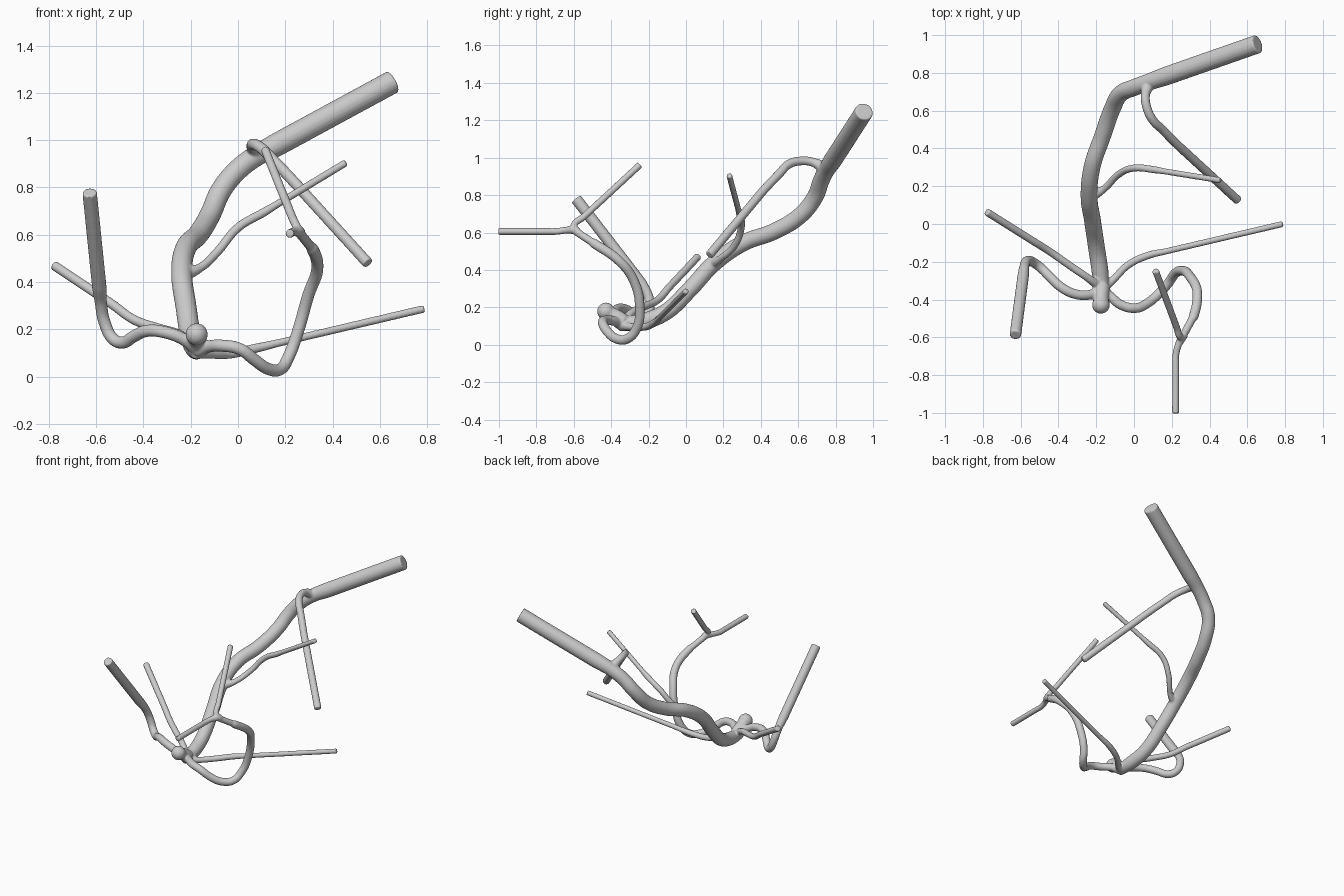
import bpy

parts = []


def tube(name, pts, r0, r1, rmid=None):
    """Round tube through pts, radius r0 at the root to r1 at the flat tip."""
    rmid = r1 if rmid is None else rmid
    a, b = pts[-2], pts[-1]
    # extra point keeps the last segment straight
    pts = pts[:-1] + [tuple(p + 0.15 * (q - p) for p, q in zip(a, b)), b]
    cu = bpy.data.curves.new(name, 'CURVE')
    cu.dimensions = '3D'
    cu.bevel_depth = 1.0
    cu.bevel_resolution = 6
    cu.resolution_u = 8
    cu.use_fill_caps = True
    sp = cu.splines.new('BEZIER')
    sp.bezier_points.add(len(pts) - 1)
    n = len(pts)
    for i, (bp, p) in enumerate(zip(sp.bezier_points, pts)):
        bp.co = p
        bp.handle_left_type = bp.handle_right_type = 'AUTO'
        bp.radius = .002 + (r0 if i == 0 else (r1 if i >= n - 2 else rmid))
    ob = bpy.data.objects.new(name, cu)
    bpy.context.collection.objects.link(ob)
    parts.append(ob)


# thick main trunk, from the low junction up to the wide end
tube("trunk", [(-.17, -.36, .115), (-.18, -.25, .125), (-.20, -.115, .175), (-.22, .02, .30),
               (-.238, .15, .44), (-.22, .31, .55), (-.165, .47, .61), (-.115, .61, .695),
               (-.07, .69, .795), (.0, .722, .88), (.08, .752, .94), (.655, .953, 1.252)],
     .036, .048, .043)
# upper branch that arches off the trunk and falls forward
tube("upper_branch", [(.08, .75, .94), (.06, .68, .98), (.07, .61, .987), (.10, .55, .97),
                      (.15, .50, .92), (.24, .41, .825), (.55, .125, .484)], .034, .022)
# thin middle branch
tube("middle_branch", [(-.22, .15, .44), (-.16, .185, .465), (-.085, .26, .535), (0, .296, .635),
                       (.11, .287, .70), (.457, .231, .91)], .028, .014, .017)
# left looping branch with its straight end
tube("left_loop", [(-.17, -.35, .12), (-.235, -.375, .165), (-.315, -.37, .193),
                   (-.385, -.335, .198), (-.44, -.285, .175), (-.49, -.235, .148),
                   (-.53, -.205, .165), (-.565, -.195, .235), (-.58, -.225, .315),
                   (-.628, -.588, .785)], .03, .029, .024)
# thin straight branch to the left
tube("left_branch", [(-.17, -.34, .12), (-.245, -.285, .18), (-.34, -.22, .21),
                     (-.44, -.15, .245), (-.535, -.09, .312), (-.78, .064, .476)],
     .026, .0185)
# thin branch to the right
tube("right_branch", [(-.17, -.345, .11), (-.11, -.295, .1), (-.035, -.22, .1),
                      (.07, -.168, .123), (.787, 0, .291)], .026, .0145, .018)
# right looping branch up to the fork
tube("right_loop", [(-.17, -.35, .115), (-.13, -.38, .13), (-.065, -.43, .135),
                    (.01, -.445, .12), (.07, -.42, .075), (.13, -.37, .036),
                    (.18, -.315, .036), (.215, -.265, .09), (.255, -.247, .2),
                    (.298, -.28, .35), (.335, -.36, .455), (.315, -.49, .545),
                    (.25, -.61, .625)], .03, .019, .024)
# two fork tips
tube("fork_front", [(.255, -.6, .62), (.235, -.64, .617), (.221, -.70, .61),
                    (.22, -1.003, .61)], .022, .0165)
tube("fork_upper", [(.265, -.585, .61), (.248, -.60, .64), (.225, -.545, .69),
                    (.114, -.247, .966)], .022, .0165)

# round bulge at the junction, with a thick neck
tube("bulge_neck", [(-.17, -.335, .125), (-.173, -.375, .155), (-.175, -.43, .185)], .042, .037, .039)
bpy.ops.mesh.primitive_uv_sphere_add(segments=24, ring_count=16, radius=.047,
                                     location=(-.175, -.428, .183))
parts.append(bpy.context.object)

# fuse everything into one smooth skin
bpy.ops.object.select_all(action='DESELECT')
for ob in parts:
    ob.select_set(True)
bpy.context.view_layer.objects.active = parts[0]
bpy.ops.object.convert(target='MESH')
parts = list(bpy.context.selected_objects)
bpy.context.view_layer.objects.active = parts[0]
bpy.ops.object.join()
tree = bpy.context.object
tree.name = "branching_vessel"
rm = tree.modifiers.new("fuse", 'REMESH')
rm.mode = 'VOXEL'
rm.voxel_size = .0055
sm = tree.modifiers.new("soften", 'SMOOTH')
sm.factor = .5
sm.iterations = 5
for m in ("fuse", "soften"):
    bpy.ops.object.modifier_apply(modifier=m)

# rest on the ground
low = min(v.co.z for v in tree.data.vertices)
for v in tree.data.vertices:
    v.co.z -= low
bpy.ops.object.shade_smooth()
